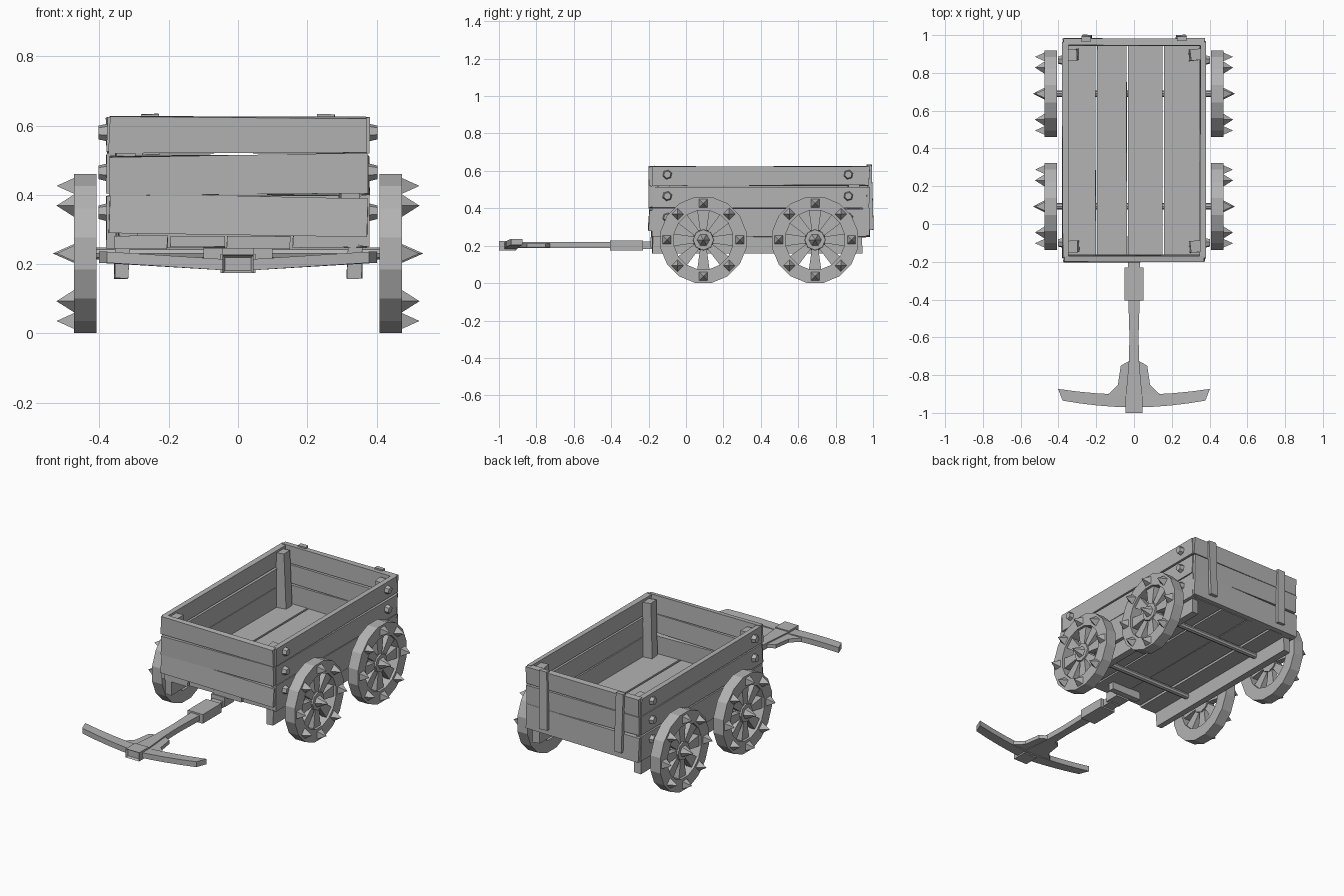
import bpy, bmesh, math, random
from mathutils import Matrix, Vector

random.seed(4)
cube = bpy.data.objects.get("Cube")
if cube:
    bpy.data.objects.remove(cube, do_unlink=True)

grey = bpy.data.materials.new("plain_grey")
grey.use_nodes = True
grey.diffuse_color = (0.45, 0.45, 0.45, 1)
grey.node_tree.nodes["Principled BSDF"].inputs["Base Color"].default_value = (0.45, 0.45, 0.45, 1)


def finish(name, bm):
    bmesh.ops.recalc_face_normals(bm, faces=bm.faces[:])
    mesh = bpy.data.meshes.new(name)
    bm.to_mesh(mesh)
    bm.free()
    mesh.materials.append(grey)
    ob = bpy.data.objects.new(name, mesh)
    bpy.context.collection.objects.link(ob)
    return ob


def box(name, x, y, z, tilt=(0, 0, 0), wobble=0.0):
    """Box from ranges, tilted in degrees about its centre, with uneven hand-cut corners."""
    centre = Vector([(a + b) / 2 for a, b in (x, y, z)])
    size = [b - a for a, b in (x, y, z)]
    bm = bmesh.new()
    bmesh.ops.create_cube(bm, size=1)
    for v in bm.verts:
        v.co = Vector([c * s + random.uniform(-wobble, wobble) for c, s in zip(v.co, size)])
    for angle, axis in zip(tilt, "XYZ"):
        bm.transform(Matrix.Rotation(math.radians(angle), 4, axis))
    bm.transform(Matrix.Translation(centre))
    return finish(name, bm)


def prism(name, outline, low, high):
    """Extrude an (x, y) outline upward."""
    bm = bmesh.new()
    face = bm.faces.new([bm.verts.new((px, py, low)) for px, py in outline])
    top = bmesh.ops.extrude_face_region(bm, geom=[face])["geom"]
    bmesh.ops.translate(bm, verts=[g for g in top if isinstance(g, bmesh.types.BMVert)],
                        vec=(0, 0, high - low))
    return finish(name, bm)


def cone_x(bm, sides, r1, r2, x0, x1, y, z, spin=0):
    """Cone or cylinder along x, from x0 to x1."""
    place = (Matrix.Translation(((x0 + x1) / 2, y, z)) @ Matrix.Rotation(spin, 4, "X")
             @ Matrix.Rotation(math.pi / 2, 4, "Y"))
    bmesh.ops.create_cone(bm, cap_ends=True, segments=sides, radius1=r1, radius2=r2,
                          depth=x1 - x0, matrix=place)


def wheel(name, side, y):
    bm = bmesh.new()
    centre_z, sides = 0.231, 16
    # rim
    rings = []
    for r, x in ((0.234, 0.408), (0.234, 0.474), (0.16, 0.474), (0.16, 0.408)):
        rings.append([bm.verts.new((x, r * math.cos(a), r * math.sin(a)))
                      for a in [(i + 0.5) * math.tau / sides for i in range(sides)]])
    for k in range(4):
        a, b = rings[k], rings[(k + 1) % 4]
        for i in range(sides):
            j = (i + 1) % sides
            bm.faces.new((a[i], a[j], b[j], b[i]))
    # hub with its large spike
    cone_x(bm, 8, 0.062, 0.055, 0.415, 0.468, 0, 0)
    cone_x(bm, 6, 0.034, 0.0, 0.468, 0.535, 0, 0)
    for k in range(8):
        turn = Matrix.Rotation(k * math.tau / 8, 4, "X")
        # tapered spoke
        made = bmesh.ops.create_cube(bm, size=1)["verts"]
        for v in made:
            outer = v.co.z > 0
            width = 0.068 if outer else 0.034
            v.co = turn @ Vector((0.441 + v.co.x * 0.036, v.co.y * width, 0.166 if outer else 0.045))
        # rim spike
        p = turn @ Vector((0, 0, 0.195))
        cone_x(bm, 4, 0.033, 0.0, 0.472, 0.524, p.y, p.z, k * math.tau / 8 + math.pi / 4)
    bm.transform(Matrix.Translation((0, y, centre_z)))
    if side < 0:
        bm.transform(Matrix.Scale(-1, 4, (1, 0, 0)))
    finish(name, bm)


# Floor planks with thin gaps
edges = [-0.36, -0.2, -0.035, 0.155, 0.36]
for i in range(4):
    box(f"floor_plank_{i + 1}", (edges[i] + 0.004, edges[i + 1] - 0.004),
        (-0.185 + 0.006 * (i % 2), 0.955), (0.245 + 0.004 * (i % 2), 0.282), wobble=0.002)

# Three courses of boards on each wall
courses = [(0.25, 0.397), (0.402, 0.515), (0.521, 0.624)]
for i, z in enumerate(courses):
    for side, word in ((1, "left"), (-1, "right")):
        box(f"{word}_board_{i + 1}", sorted((side * 0.35, side * 0.379)), (-0.18, 0.965), z,
            (0.2 * side * (i - 1), 0, 0), 0.003)
    front_z = (z[0] + (0.035 if i == 0 else 0), z[1])
    box(f"front_board_{i + 1}", (-0.372, 0.372), (-0.2, -0.165), front_z,
        (2 * (i - 1), (0.9, -0.6, 0.2)[i], 0), 0.003)
    box(f"back_board_{i + 1}", (-0.374, 0.374), (0.945, 0.98), z,
        (1.5 * (1 - i), (-0.4, 0.5, -0.2)[i], 0), 0.003)

for side, word in ((1, "left"), (-1, "right")):
    # Rails under the floor
    box(f"{word}_rail", sorted((side * 0.315, side * 0.357)), (-0.18, 0.94), (0.16, 0.247), wobble=0.003)
    # Battens on the back wall
    box(f"{word}_back_batten", sorted((side * 0.225, side * 0.275)), (0.972, 0.997), (0.285, 0.632),
        (1.5, 1.2 * side, 0), 0.002)
    for y, end in ((-0.12, "front"), (0.895, "back")):
        # Inner corner posts
        box(f"{word}_{end}_post", sorted((side * 0.295, side * 0.35)), (y - 0.03, y + 0.03),
            (0.28, 0.61), (0, 1.5 * side, 3), 0.003)
        # Hexagonal bolts
        bm = bmesh.new()
        for z in (0.58, 0.465, 0.35):
            cone_x(bm, 6, 0.027, 0.02, 0.375, 0.403, -0.1 if end == "front" else 0.868, z, 0.3)
        if side < 0:
            bm.transform(Matrix.Scale(-1, 4, (1, 0, 0)))
        finish(f"{word}_{end}_bolts", bm)

# Axles and wheels
for y, end in ((0.093, "front"), (0.69, "back")):
    bm = bmesh.new()
    cone_x(bm, 8, 0.017, 0.017, -0.43, 0.43, y, 0.231)
    finish(f"{end}_axle", bm)
    wheel(f"{end}_left_wheel", 1, y)
    wheel(f"{end}_right_wheel", -1, y)

# Hitch under the floor
box("hitch_block", (-0.045, 0.045), (-0.19, -0.1), (0.19, 0.247))
box("hitch_crossbar", (-0.1, 0.1), (-0.1, -0.065), (0.2, 0.247))
box("hitch_pin", (-0.033, 0.033), (-0.25, -0.17), (0.183, 0.222))

# Pull shaft with a thick collar
box("shaft_collar", (-0.05, 0.05), (-0.405, -0.23), (0.174, 0.229))
half = [(0.03, -0.4), (0.024, -0.6), (0.028, -0.74), (0.045, -0.93)]
prism("pull_shaft", half + [(-x, y) for x, y in reversed(half)], 0.187, 0.22)

# Gusset joining the shaft to the handle
half = [(0.025, -0.725), (0.07, -0.75), (0.085, -0.85), (0.135, -0.9), (0.135, -0.93)]
prism("handle_gusset", half + [(-x, y) for x, y in reversed(half)], 0.19, 0.212)

# Curved handle, swept back and raised toward the tips
bm = bmesh.new()
loops = []
for i in range(9):
    t = (i - 4) / 4
    y, z = -0.937 + 0.033 * t * t, 0.196 + 0.024 * abs(t)
    depth, slant = 0.034 - 0.003 * abs(t), 0.012 * t
    loops.append([bm.verts.new((0.39 * t + slant * u, y + depth * u, z + 0.016 * w))
                  for u, w in ((-1, -1), (1, -1), (1, 1), (-1, 1))])
for a, b in zip(loops, loops[1:]):
    for k in range(4):
        bm.faces.new((a[k], a[(k + 1) % 4], b[(k + 1) % 4], b[k]))
bm.faces.new(loops[0])
bm.faces.new(loops[-1])
finish("handle", bm)

# Square cap at the shaft tip, with an inset end
bm = bmesh.new()
bmesh.ops.create_cube(bm, size=1)
bm.transform(Matrix.Translation((0, -0.955, 0.2)) @ Matrix.Diagonal((0.09, 0.09, 0.052, 1)))
ends = [f for f in bm.faces if f.normal.y < -0.9]
bmesh.ops.inset_region(bm, faces=ends, thickness=0.01, depth=-0.012)
finish("shaft_cap", bm)
